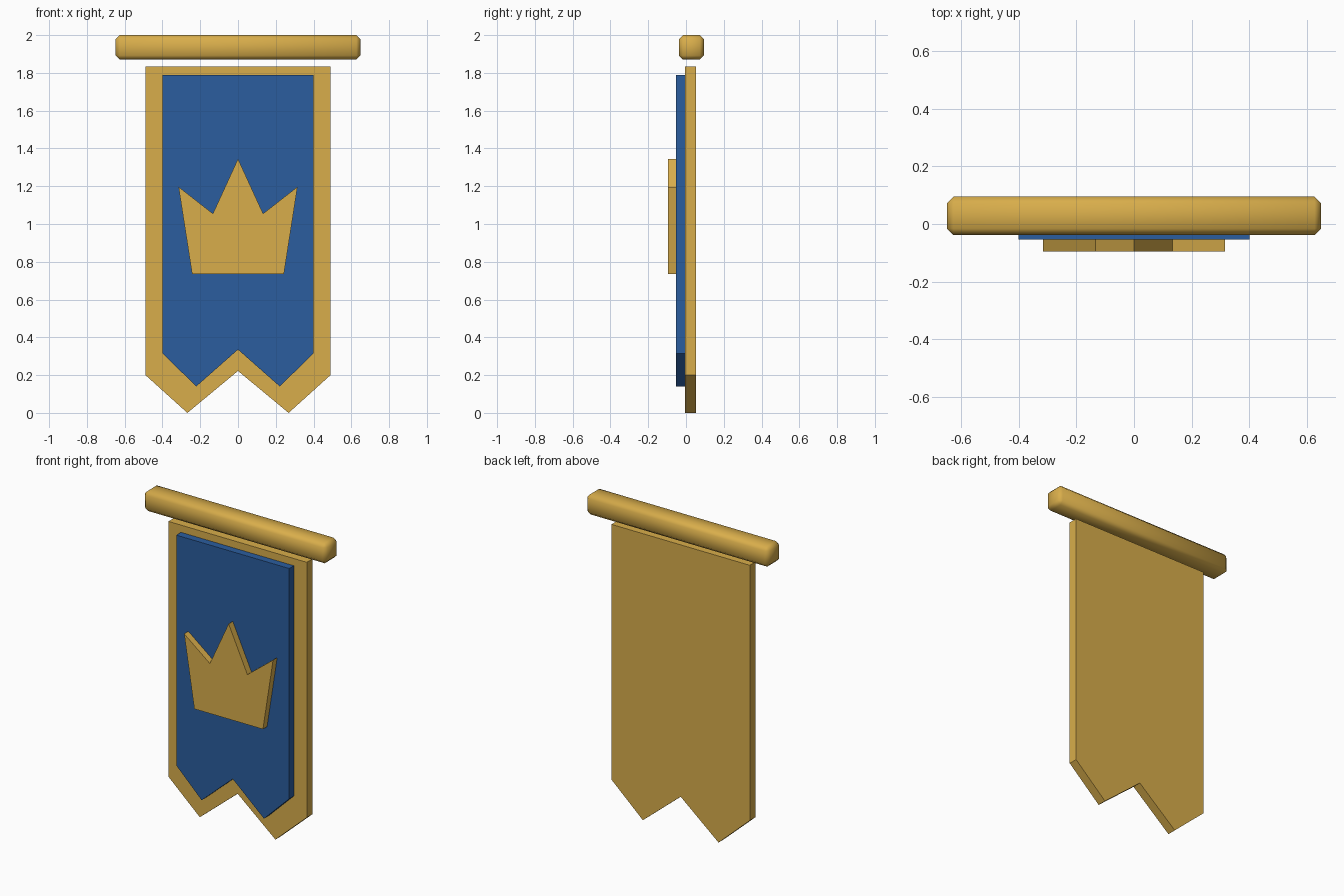
import bpy
import bmesh
import math

if "Cube" in bpy.data.objects:
    bpy.data.objects.remove(bpy.data.objects["Cube"])


def material(name, color):
    mat = bpy.data.materials.new(name)
    mat.diffuse_color = (*color, 1.0)
    mat.use_nodes = True
    mat.node_tree.nodes["Principled BSDF"].inputs["Base Color"].default_value = mat.diffuse_color
    return mat


gold = material("gold", (0.69, 0.42, 0.07))
blue = material("blue", (0.024, 0.11, 0.342))


def finish(name, bm, mat):
    bmesh.ops.recalc_face_normals(bm, faces=bm.faces[:])
    mesh = bpy.data.meshes.new(name)
    bm.to_mesh(mesh)
    bm.free()
    mesh.materials.append(mat)
    obj = bpy.data.objects.new(name, mesh)
    bpy.context.collection.objects.link(obj)
    return obj


def slab(name, half, y_front, y_back, mat):
    """Mirror a right-half outline (x, z) and extrude it along y."""
    outline = half + [(-x, z) for x, z in reversed(half) if x > 0]
    bm = bmesh.new()
    face = bm.faces.new([bm.verts.new((x, y_front, z)) for x, z in outline])
    result = bmesh.ops.extrude_face_region(bm, geom=[face], use_keep_orig=True)
    verts = [v for v in result["geom"] if isinstance(v, bmesh.types.BMVert)]
    bmesh.ops.translate(bm, verts=verts, vec=(0, y_back - y_front, 0))
    return finish(name, bm, mat)


def banner(name, half_width, top, side_bottom, tip, notch, y_front, y_back, mat):
    half = [(0, notch), tip, (half_width, side_bottom), (half_width, top)]
    return slab(name, half, y_front, y_back, mat)


# Swallow-tailed cloth: gold backing and blue field
banner("banner_backing", 0.49, 1.835, 0.2, (0.268, 0.0), 0.222, -0.004, 0.054, gold)
banner("banner_field", 0.4, 1.79, 0.315, (0.221, 0.14), 0.335, -0.053, -0.006, blue)

# Raised crown emblem
crown = [(0.243, 0.735), (0.315, 1.197), (0.133, 1.055), (0, 1.345)]
slab("crown_emblem", crown, -0.095, -0.053, gold)

# Hanging bar with chamfered, softly shaded edges
bm = bmesh.new()
bmesh.ops.create_cube(bm, size=1.0)
bmesh.ops.scale(bm, vec=(1.296, 0.133, 0.13), verts=bm.verts[:])
bmesh.ops.translate(bm, vec=(0, 0.0285, 1.935), verts=bm.verts[:])
bmesh.ops.bevel(bm, geom=bm.edges[:], offset=0.022, segments=1,
                profile=0.5, affect='EDGES')
bar = finish("hanging_bar", bm, gold)
bpy.context.view_layer.objects.active = bar
bar.select_set(True)
bpy.ops.object.shade_smooth_by_angle(angle=math.radians(60))
